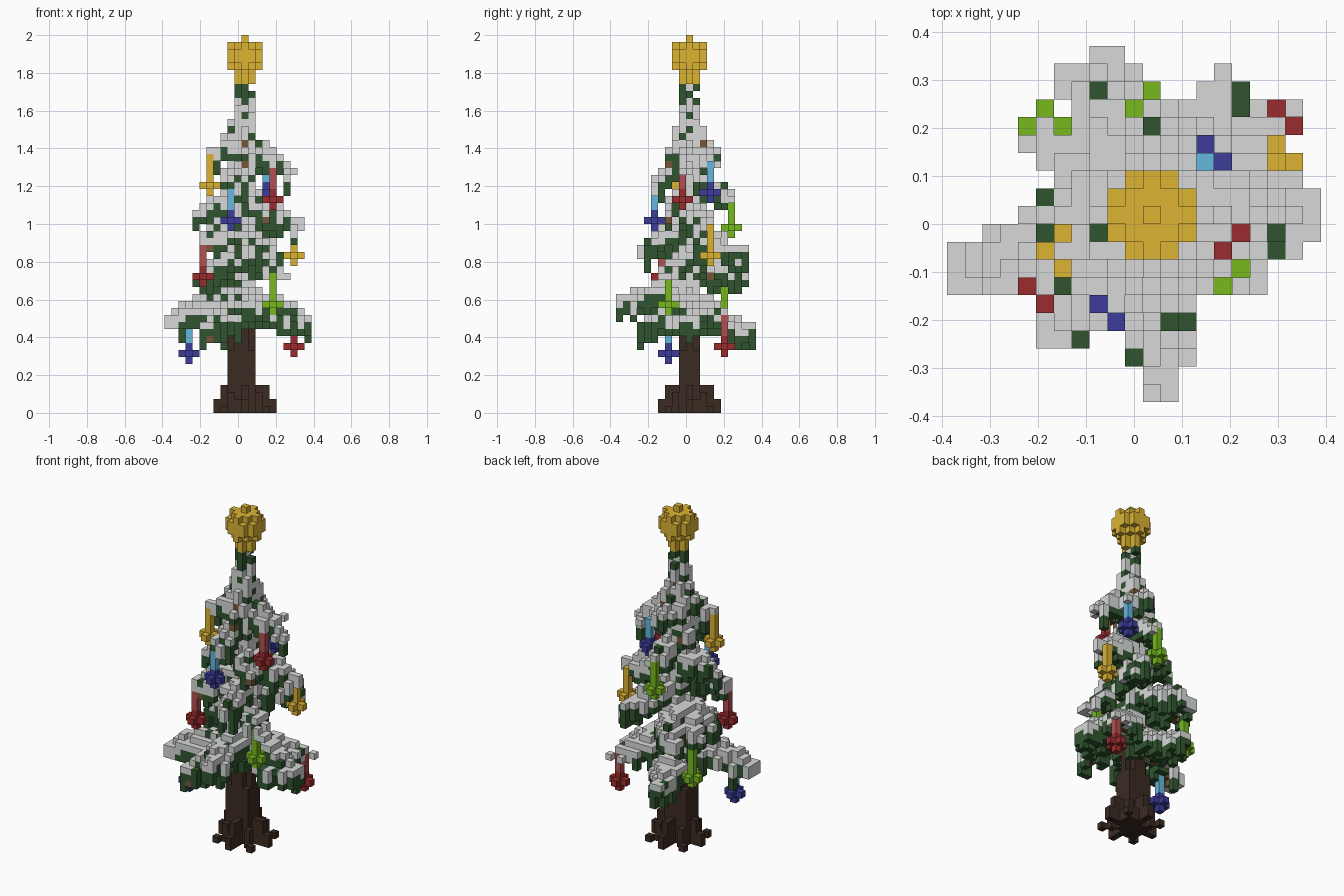
import bpy, bmesh, random
from math import hypot, cos, sin
from mathutils import Vector

random.seed(4)
U = 2 / 54            # edge of one block
CX = 1                # trunk axis in block coordinates (its y is zero)

if "Cube" in bpy.data.objects:
    bpy.data.objects.remove(bpy.data.objects["Cube"])

COLOURS = {
    "snow": "D8D9D9", "needles": "30552F", "bark": "3B2B21", "twig": "765638",
    "gold": "DCB434", "red": "9C2C2E", "pale_red": "B25050",
    "blue": "3C3C9A", "pale_blue": "66B8DC", "lime": "77B81F",
}


def linear(code):
    out = []
    for byte in bytes.fromhex(code):
        c = byte / 255
        out.append(c / 12.92 if c < 0.04 else ((c + 0.055) / 1.055) ** 2.4)
    return (*out, 1)


def material(name):
    mat = bpy.data.materials.new(name)
    mat.use_nodes = True
    mat.diffuse_color = linear(COLOURS[name])
    mat.node_tree.nodes["Principled BSDF"].inputs["Base Color"].default_value = mat.diffuse_color
    return mat


MATS = {name: material(name) for name in COLOURS}
blocks = {}           # block position -> (part, colour)


def put(i, j, k, part, colour, over=True):
    if over or (i, j, k) not in blocks:
        blocks[i, j, k] = (part, colour)


def branch(tx, ty, k_tip, lift):
    """A drooping bough: ragged needles below, a domed cap of snow on top."""
    dx = tx - CX
    length = hypot(dx, ty)
    width = 0.75 + 0.17 * length
    for i in range(-10, 11):
        for j in range(-10, 10):
            t = max(0, min(1, ((i - CX) * dx + j * ty) / length ** 2))
            off = hypot(i - CX - t * dx, j - t * ty)
            reach = width * min(0.75 + 0.5 * t, 1.77 - 1.2 * t)
            if off > reach + random.uniform(-0.2, 0.25):
                continue
            wobble = random.uniform(-0.45, 0.45)
            top = round(k_tip + lift * (1 - t ** 2) - 0.8 * off + wobble)
            cap = "needles" if random.random() < 0.07 else "snow"
            put(i, j, top, cap, cap)
            if random.random() < 0.5:
                put(i, j, top - 1, "snow", "snow", False)
            for d in range(1, random.choice((2, 3, 3, 4))):
                put(i, j, top - d, "needles", "needles", False)
            if off < 0.6 and random.random() < 0.3:
                put(i, j, top - 2, "twigs", "twig")


# Boughs, each given by its tip
LOWEST = [(-9, -3, 14), (1.5, -9.5, 16), (-4, -6.5, 13), (9.6, 0, 14),
          (8.3, -2, 14), (8, 5, 14), (-1.5, 8.6, 12)]
SECOND = [(6, -3.5, 20), (-5, -4, 25), (-5, 4, 20), (-3, 7.6, 20),
          (5, 7, 23), (8.6, 2.5, 27), (2, -6, 24), (-4.5, 0, 20)]
THIRD = [(1, 6, 31), (-1, -5, 33), (-5, 0.5, 29), (4.5, 4, 35), (4, -3, 29)]
FOURTH = [(-3.6, -2, 37), (7, 0, 35), (1, 3.5, 37), (1, -3, 37), (-2, 2, 34)]
for tier in (LOWEST, SECOND, THIRD, FOURTH):
    for x, y, k in tier:
        branch(x, y, k, 3)

# Short crown boughs in a tightening spiral
for n in range(9):
    r = 2.4 - 0.2 * n
    branch(CX + r * cos(2.4 * n), r * sin(2.4 * n), 38 + 0.8 * n, 1)

# Sparse needles round the leader under the star
for k in range(43, 47):
    for i in range(-1, 2):
        for j in range(-1, 2):
            if abs(i) + abs(j) < 2 and random.random() < 0.6:
                put(CX + i, j, k, "needles", "needles", False)

# Trunk, thinning upward
for k in range(47):
    for i in range(-2, 2):
        for j in range(-1, 2):
            if k > 26:
                keep = i == j == 0
            elif k > 16:
                keep = abs(i) + abs(j) < 2
            else:
                keep = k < 9 or not (i in (-2, 1) and j)
            if keep:
                put(CX + i, j, k, "trunk", "bark", k < 18)

# Roots: arms that step down away from the trunk
for rx in (-1, 0, 1):
    for ry in (-1, 0, 1):
        straight = abs(rx) + abs(ry) == 1
        heights = (8, 4, 4, 2) if straight else (6, 3, 1)
        for step, h in enumerate(heights, 1):
            for k in range(h):
                put(CX + rx * step, ry * step, k, "roots", "bark")
                if straight and step < 3:
                    put(CX + rx * step + ry, ry * step + rx, k // 2, "roots", "bark")

# Hanging baubles: a cord and a plus-shaped ball
BAUBLES = {
    "gold": [(-4, -2, 32), (8, 3, 22)],
    "red": [(5, -1, 30), (-5, -4, 19), (8, 5, 9)],
    "blue": [(-1, -5, 27), (4, 3, 31), (-7, -3, 8)],
    "lime": [(5, -3, 15), (-5, 5, 13), (1, 6, 26)],
}
CORDS = {"red": "pale_red", "blue": "pale_blue"}
for colour, places in BAUBLES.items():
    for i, j, k in places:
        # Open the foliage on the side away from the trunk
        sx = 1 if i > CX else -1
        sy = 1 if j > 0 else -1
        for h in range(k - 1, k + 4):
            for a in range(4):
                for b in (-1, 0, 1):
                    blocks.pop((i + sx * a, j + b, h), None)
                    blocks.pop((i + b, j + sy * a, h), None)
        if k > 8:
            for h in range(k, 47):
                blocks.pop((i + sx, j, h), None)
                blocks.pop((i, j + sy, h), None)
        put(i, j, k, colour + "_baubles", colour)
        for axis in range(3):
            for s in (-1, 1):
                p = [i, j, k]
                p[axis] += s
                put(*p, colour + "_baubles", colour)
        for d in range(2, 5):
            put(i, j, k + d, colour + "_cords", CORDS.get(colour, colour))

# Tree topper: a rounded knob with a neck and a point, by radius per layer
for k, limit in enumerate((1, 1, 2, 3, 3, 2, 0), 47):
    for i in range(-2, 3):
        for j in range(-2, 3):
            if abs(i) + abs(j) <= limit:
                put(CX + i, j, k, "topper", "gold")

# Block faces: outward direction and four corners
FACES = []
for axis in range(3):
    for s in (0, 1):
        corners = []
        for a, b in ((0, 0), (1, 0), (1, 1), (0, 1)):
            c = [0, 0, 0]
            c[axis], c[axis - 2], c[axis - 1] = s, a, b
            corners.append(c)
        step = [0, 0, 0]
        step[axis] = 2 * s - 1
        FACES.append((step, corners if s else corners[::-1]))


def build(part):
    """Make one mesh from the exposed block faces of a part."""
    bm = bmesh.new()
    verts = {}
    for (i, j, k), (name, colour) in blocks.items():
        if name != part:
            continue
        mat = MATS[colour]
        for (sx, sy, sz), corners in FACES:
            if (i + sx, j + sy, k + sz) in blocks:
                continue
            loop = []
            for a, b, c in corners:
                key = (i + a, j + b, k + c)
                if key not in verts:
                    verts[key] = bm.verts.new((Vector(key) - Vector((0.5, 0, 0))) * U)
                loop.append(verts[key])
            bm.faces.new(loop)
    mesh = bpy.data.meshes.new(part)
    bm.to_mesh(mesh)
    bm.free()
    mesh.materials.append(mat)
    bpy.context.scene.collection.objects.link(bpy.data.objects.new(part, mesh))


for part in sorted({name for name, _ in blocks.values()}):
    build(part)
